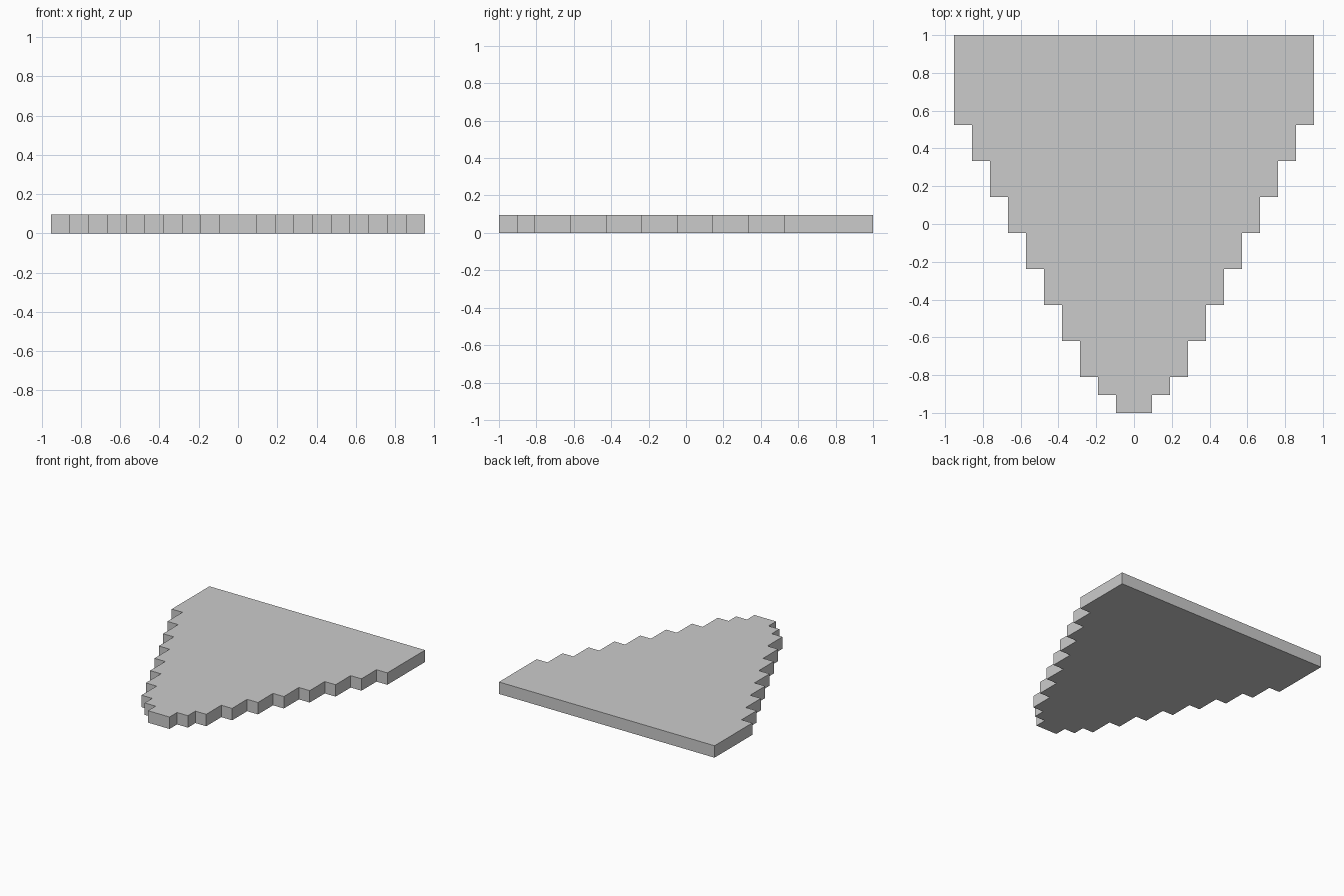
import bpy
import bmesh

if "Cube" in bpy.data.objects:
    bpy.data.objects.remove(bpy.data.objects["Cube"])

U = 2 / 21                                   # one block of the stepped outline
ROWS = [1, 1, 2, 2, 2, 2, 2, 2, 2, 5]        # depth of each step, front to back

# Right half of the stepped outline, each step one block wider
right = []
y = -1.0
for i, depth in enumerate(ROWS, start=1):
    right += [(i * U, y), (i * U, y + depth * U)]
    y += depth * U
outline = right + [(-px, py) for px, py in reversed(right)]

# Extrude the outline into a slab one block thick
bm = bmesh.new()
base = bm.faces.new([bm.verts.new((px, py, 0)) for px, py in outline])
ext = bmesh.ops.extrude_face_region(bm, geom=[base], use_keep_orig=True)
top = [v for v in ext["geom"] if isinstance(v, bmesh.types.BMVert)]
bmesh.ops.translate(bm, verts=top, vec=(0, 0, U))
bmesh.ops.recalc_face_normals(bm, faces=bm.faces)

mesh = bpy.data.meshes.new("stepped_slab")
bm.to_mesh(mesh)
bm.free()
bpy.context.collection.objects.link(bpy.data.objects.new("stepped_slab", mesh))
